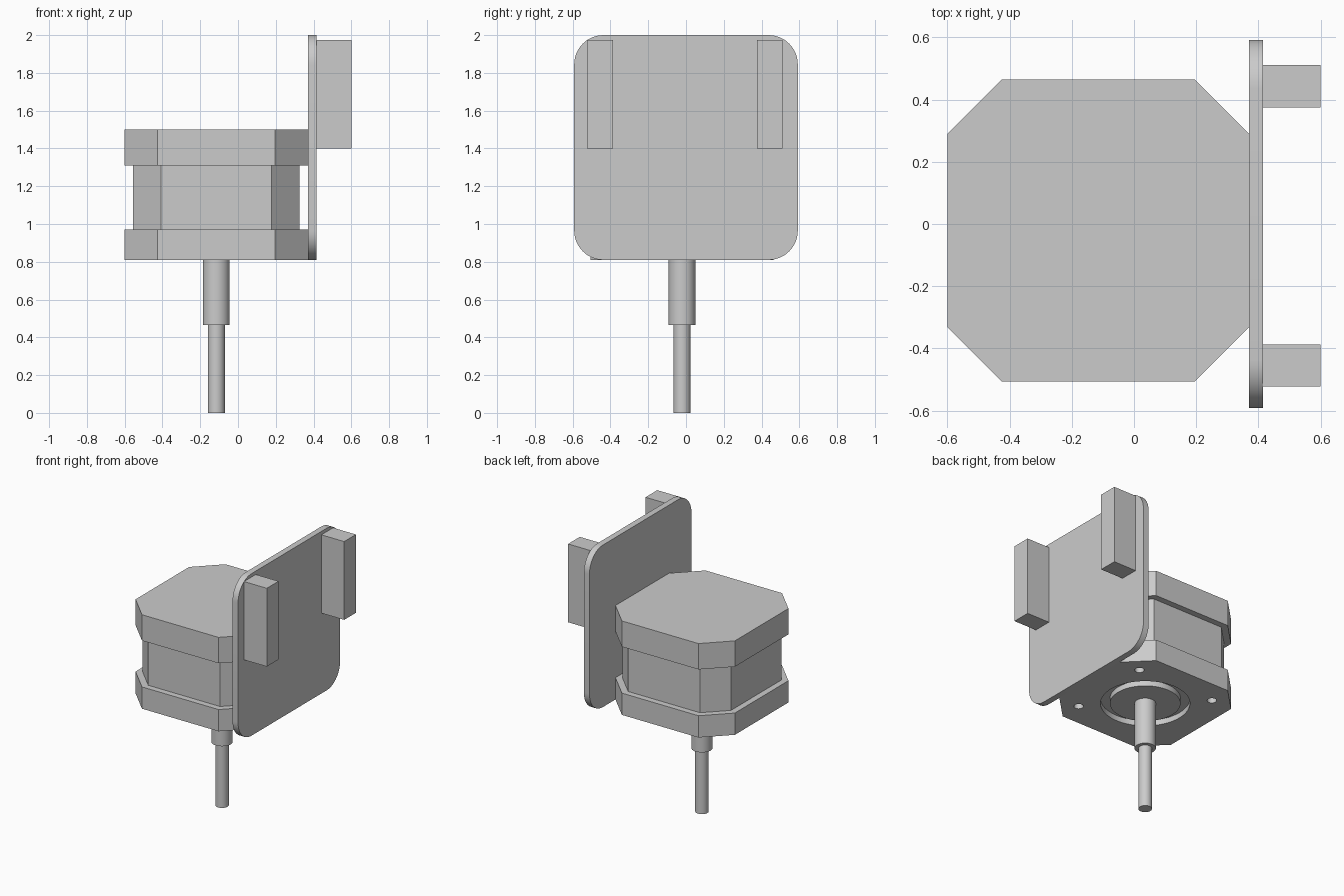
import bpy, bmesh, math
from mathutils import Matrix

if "Cube" in bpy.data.objects:
    bpy.data.objects.remove(bpy.data.objects["Cube"])

CX, CY = -0.115, -0.021          # motor axis

grey = bpy.data.materials.new("light grey")
grey.diffuse_color = (0.6, 0.6, 0.6, 1)
grey.use_nodes = True
grey.node_tree.nodes["Principled BSDF"].inputs["Base Color"].default_value = grey.diffuse_color


def finish(name, bm, smooth=False):
    bmesh.ops.recalc_face_normals(bm, faces=bm.faces)
    mesh = bpy.data.meshes.new(name)
    bm.to_mesh(mesh)
    bm.free()
    mesh.materials.append(grey)
    ob = bpy.data.objects.new(name, mesh)
    bpy.context.collection.objects.link(ob)
    bpy.ops.object.select_all(action='DESELECT')
    ob.select_set(True)
    bpy.context.view_layer.objects.active = ob
    if smooth:
        bpy.ops.object.shade_smooth_by_angle(angle=math.radians(30))
    return ob


def add_prism(bm, pts, z0, z1):
    face = bm.faces.new([bm.verts.new((x, y, z0)) for x, y in pts])
    ext = bmesh.ops.extrude_face_region(bm, geom=[face])["geom"]
    bmesh.ops.translate(bm, vec=(0, 0, z1 - z0),
                        verts=[v for v in ext if isinstance(v, bmesh.types.BMVert)])


def circle(r, x=CX, y=CY, n=48):
    return [(x + r * math.cos(2 * math.pi * i / n),
             y + r * math.sin(2 * math.pi * i / n)) for i in range(n)]


def octagon(half, flat):
    pts = [(half, -flat), (half, flat), (flat, half), (-flat, half)]
    pts += [(-half, flat), (-half, -flat), (-flat, -half), (flat, -half)]
    return [(CX + x, CY + y) for x, y in pts]


def prism(name, pts, z0, z1, smooth=False):
    bm = bmesh.new()
    add_prism(bm, pts, z0, z1)
    return finish(name, bm, smooth)


def box(name, x0, x1, y0, y1, z0, z1):
    return prism(name, [(x0, y0), (x1, y0), (x1, y1), (x0, y1)], z0, z1)


# Motor housing: two wide caps and a narrower middle
lower_cap = prism("motor_lower_cap", octagon(0.485, 0.311), 0.81, 0.97)
prism("motor_middle", octagon(0.44, 0.292), 0.97, 1.31)
prism("motor_upper_cap", octagon(0.485, 0.311), 1.31, 1.5)

# Cutter for the four screw holes and the ring groove under the lower cap
bm = bmesh.new()
for sx in (-1, 1):
    for sy in (-1, 1):
        add_prism(bm, circle(0.032, CX + sx * 0.315, CY + sy * 0.315, 24), 0.75, 0.9)
rings = [[bm.verts.new((x, y, z)) for x, y in circle(r, n=64)]
         for r, z in ((0.298, 0.75), (0.298, 0.85), (0.235, 0.85), (0.235, 0.75))]
for k in range(4):
    a, b = rings[k], rings[(k + 1) % 4]
    for i in range(64):
        j = (i + 1) % 64
        bm.faces.new((a[i], a[j], b[j], b[i]))
cutter = finish("cap_cutter", bm)
cutter.hide_render = True

cut = lower_cap.modifiers.new("cut", 'BOOLEAN')
cut.operation = 'DIFFERENCE'
cut.solver = 'EXACT'
cut.object = cutter
bpy.ops.object.select_all(action='DESELECT')
lower_cap.select_set(True)
bpy.context.view_layer.objects.active = lower_cap
bpy.ops.object.modifier_apply(modifier="cut")
bpy.data.objects.remove(cutter)
bpy.ops.object.shade_smooth_by_angle(angle=math.radians(30))

# Stepped shaft
prism("shaft_collar", circle(0.071), 0.465, 0.83, True)
prism("shaft_tip", circle(0.045), 0, 0.465, True)

# Rounded circuit plate, drawn flat then stood upright on the +x side
R, HY, ZC, HZ = 0.155, 0.592, 1.405, 0.595
outline = []
for k, (sy, sz) in enumerate(((1, 1), (-1, 1), (-1, -1), (1, -1))):
    for i in range(13):
        a = math.pi / 2 * (k + i / 12)
        outline.append((sy * (HY - R) + R * math.cos(a),
                        sz * (HZ - R) + R * math.sin(a)))
plate = prism("board_plate", outline, 0.37, 0.415, True)
# local (x, y, z) becomes world (y, z, x)
plate.data.transform(Matrix(((0, 0, 1, 0), (1, 0, 0, 0), (0, 1, 0, ZC), (0, 0, 0, 1))))

# Connector blocks on the outer face of the plate
for side, y in (("front", -0.455), ("back", 0.443)):
    box(side + "_connector", 0.415, 0.6, y - 0.068, y + 0.068, 1.4, 1.975)
